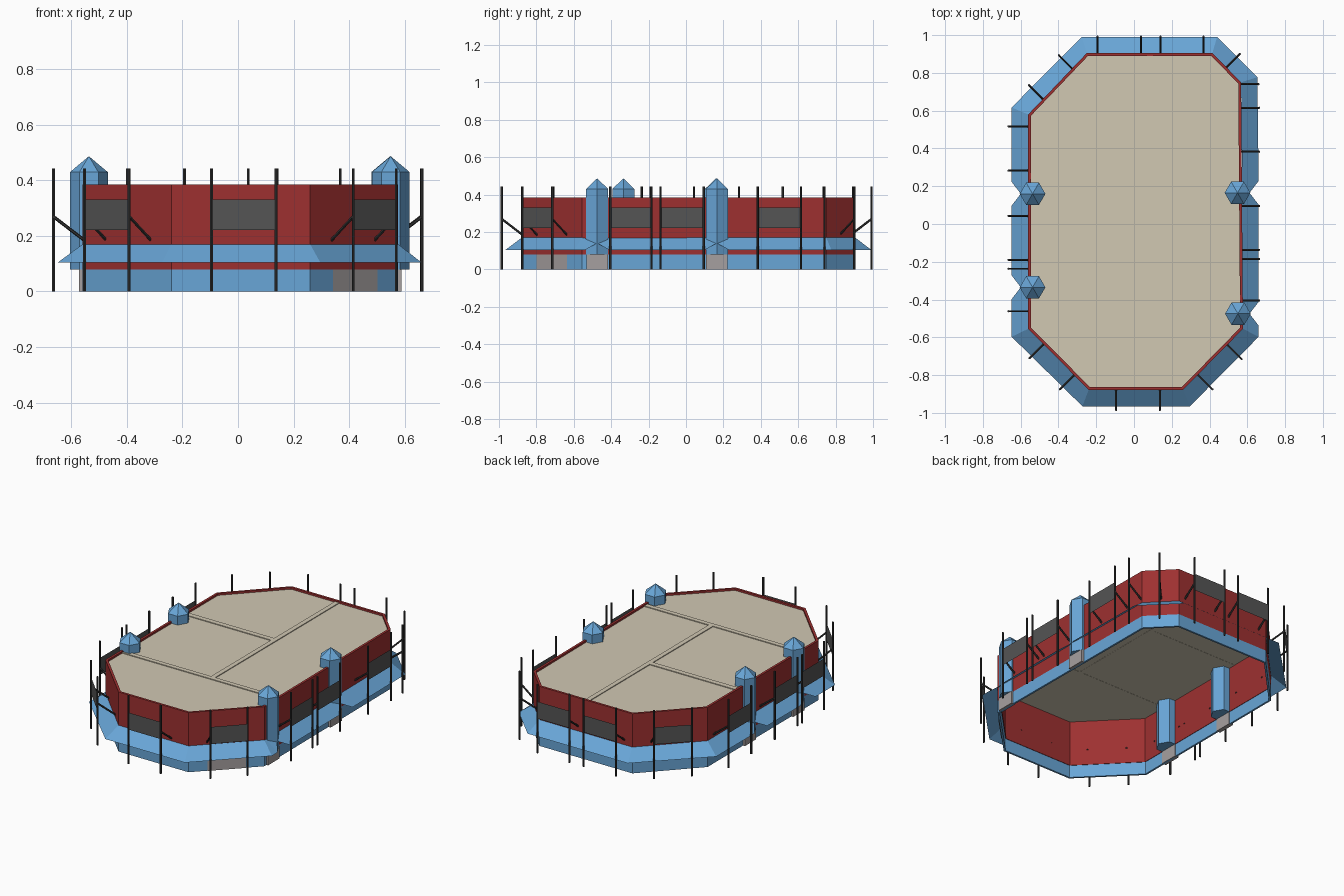
import bpy, bmesh, math
from mathutils import Vector

if "Cube" in bpy.data.objects:
    bpy.data.objects.remove(bpy.data.objects["Cube"])


def mat(name, c):
    m = bpy.data.materials.new(name)
    m.diffuse_color = (*c, 1)
    m.use_nodes = True
    m.node_tree.nodes["Principled BSDF"].inputs["Base Color"].default_value = m.diffuse_color
    return m


BLUE = mat("blue", (0.14, 0.38, 0.68))
RED = mat("red", (0.34, 0.03, 0.03))
TAN = mat("tan", (0.64, 0.58, 0.45))
DARK = mat("dark_metal", (0.035, 0.035, 0.035))
BOARD = mat("board_grey", (0.09, 0.09, 0.09))
DOOR = mat("door_grey", (0.38, 0.35, 0.35))


def mesh_obj(name, verts, faces, m):
    me = bpy.data.meshes.new(name)
    me.from_pydata([tuple(v) for v in verts], [], faces)
    me.materials.append(m)
    ob = bpy.data.objects.new(name, me)
    bpy.context.collection.objects.link(ob)
    bm = bmesh.new()
    bm.from_mesh(me)
    bmesh.ops.recalc_face_normals(bm, faces=bm.faces)
    bm.to_mesh(me)
    bm.free()
    return ob


def inset(poly, d):
    """Move every edge of a counter-clockwise outline inward by d."""
    out = []
    for i, p in enumerate(poly):
        p, a, b = Vector(p), Vector(poly[i - 1]), Vector(poly[(i + 1) % len(poly)])
        e, f = (p - a).normalized(), (b - p).normalized()
        n1, n2 = Vector((-e.y, e.x)), Vector((-f.y, f.x))
        out.append(p + (n1 + n2) * d / (1 + n1.dot(n2)))
    return out


def ring_wall(name, poly, t, z0, z1, m):
    n, inner = len(poly), inset(poly, t)
    rings = [(poly, z0), (poly, z1), (inner, z1), (inner, z0)]
    verts = [(p[0], p[1], z) for r, z in rings for p in r]
    faces = [(k * n + i, k * n + (i + 1) % n, (k + 1) % 4 * n + (i + 1) % n, (k + 1) % 4 * n + i)
             for k in range(4) for i in range(n)]
    return mesh_obj(name, verts, faces, m)


def box(name, x0, x1, y0, y1, z0, z1, m):
    v = [(x, y, z) for z in (z0, z1) for x, y in ((x0, y0), (x1, y0), (x1, y1), (x0, y1))]
    f = [(3, 2, 1, 0), (4, 5, 6, 7)] + [(i, (i + 1) % 4, (i + 1) % 4 + 4, i + 4) for i in range(4)]
    return mesh_obj(name, v, f, m)


def rod(name, a, b, r, m):
    a, b = Vector(a), Vector(b)
    bpy.ops.mesh.primitive_cylinder_add(vertices=6, radius=r, depth=(b - a).length, location=(a + b) / 2)
    ob = bpy.context.object
    ob.name = name
    ob.rotation_euler = (b - a).to_track_quat('Z', 'Y').to_euler()
    ob.data.materials.append(m)
    return ob


# Building outline, counter-clockwise from front left
OUT = [(-0.24, -0.878), (0.26, -0.878), (0.577, -0.555), (0.567, 0.75),
       (0.415, 0.905), (-0.25, 0.905), (-0.56, 0.58), (-0.56, -0.555)]
ring_wall("base_wall", OUT, 0.012, 0, 0.08, BLUE)
ring_wall("upper_wall", OUT, 0.015, 0.08, 0.385, RED)

# Flat roof with low dividing ridges
roof = inset(OUT, 0.014)
mesh_obj("roof", [(p.x, p.y, 0.373) for p in roof], [tuple(range(8))], TAN)
for x0, x1, y0, y1 in ((-0.55, 0.56, -0.405, -0.375), (-0.55, 0.07, 0.237, 0.27), (0.07, 0.1, -0.375, 0.89)):
    box("roof_ridge", x0, x1, y0, y1, 0.372, 0.378, TAN)

# Hexagonal corner turrets
TURRETS = [(-0.537, 0.16), (-0.537, -0.335), (0.548, 0.165), (0.55, -0.475)]
for cx, cy in TURRETS:
    v = [(cx + 0.068 * math.cos(i * math.pi / 3), cy + 0.068 * math.sin(i * math.pi / 3), z)
         for z in (0.08, 0.43) for i in range(6)] + [(cx, cy, 0.487)]
    f = [tuple(range(5, -1, -1))]
    for i in range(6):
        j = (i + 1) % 6
        f += [(i, j, j + 6, i + 6), (i + 6, j + 6, 12)]
    mesh_obj("turret", v, f, BLUE)

# Sloping awning, notched at each turret
AWN = [(-0.273, -0.965), (0.296, -0.965), (0.66, -0.597), (0.653, 0.777),
       (0.44, 0.99), (-0.277, 0.99), (-0.648, 0.617), (-0.648, -0.597)]
pairs = []
for i in range(8):
    pairs.append((OUT[i], AWN[i], 0.105))
    if i in (2, 6):
        s = 1 if i == 2 else -1
        for cx, cy in sorted([t for t in TURRETS if t[0] * s > 0], key=lambda t: t[1] * s):
            for dy, k in ((-0.063 * s, 1), (0, 0.45), (0.063 * s, 1)):
                wx = s * (0.572 if s > 0 else 0.56)
                pairs.append(((wx, cy + dy), (wx + s * 0.088 * k, cy + dy), 0.17 - 0.065 * k))
n = len(pairs)
mesh_obj("awning", [(*p[0], 0.17) for p in pairs] + [(*p[1], p[2]) for p in pairs],
         [(i, (i + 1) % n, (i + 1) % n + n, i + n) for i in range(n)], BLUE)

# Doors: one under each turret, one on the front right slant
for cx, cy in TURRETS:
    s = math.copysign(1, cx)
    wx = 0.574 if s > 0 else 0.559
    box("door", s * wx - 0.014, s * wx + 0.014, cy - 0.058, cy + 0.058, 0, 0.08, DOOR)
d = Vector((0.317, 0.323)).normalized()
nrm = Vector((d.y, -d.x)) * 0.003
a, b = Vector((0.34, -0.7965)) + nrm, Vector((0.5, -0.6335)) + nrm
mesh_obj("slant_door", [(*a, 0), (*b, 0), (*b, 0.08), (*a, 0.08)], [(0, 1, 2, 3)], DOOR)

# Outer posts: outward direction, pairs carrying a board, then single posts
h = math.sqrt(0.5)
SIDES = [
    ((0, -1), [((-0.095, -0.985), (0.137, -0.985))], []),
    ((0, 1), [((-0.193, 0.992), (0.037, 0.992)), ((0.14, 0.992), (0.368, 0.992))], []),
    ((1, 0), [((0.663, p), (0.663, q)) for p, q in ((-0.405, -0.185), (-0.137, 0.095), (0.383, 0.615))],
     [(0.66, 0.74)]),
    ((-1, 0), [((-0.665, p), (-0.665, q)) for p, q in ((-0.462, -0.237), (-0.19, 0.043), (0.283, 0.517))], []),
    ((-h, -h), [((-0.553, -0.71), (-0.392, -0.875))], []),
    ((h, -h), [((0.415, -0.875), (0.57, -0.715))], []),
    ((-h, h), [((-0.557, 0.735), (-0.398, 0.893))], []),
    ((h, h), [], [(0.56, 0.9)]),
]
for (ox, oy), boards, singles in SIDES:
    for (x, y) in [p for pair in boards for p in pair] + singles:
        rod("post", (x, y, 0), (x, y, 0.443), 0.006, DARK)
        rod("brace", (x, y, 0.27), (x - ox * 0.12, y - oy * 0.12, 0.178), 0.006, DARK)
    for p, q in boards:
        mesh_obj("board", [(*p, 0.222), (*q, 0.222), (*q, 0.332), (*p, 0.332)], [(0, 1, 2, 3)], BOARD)
